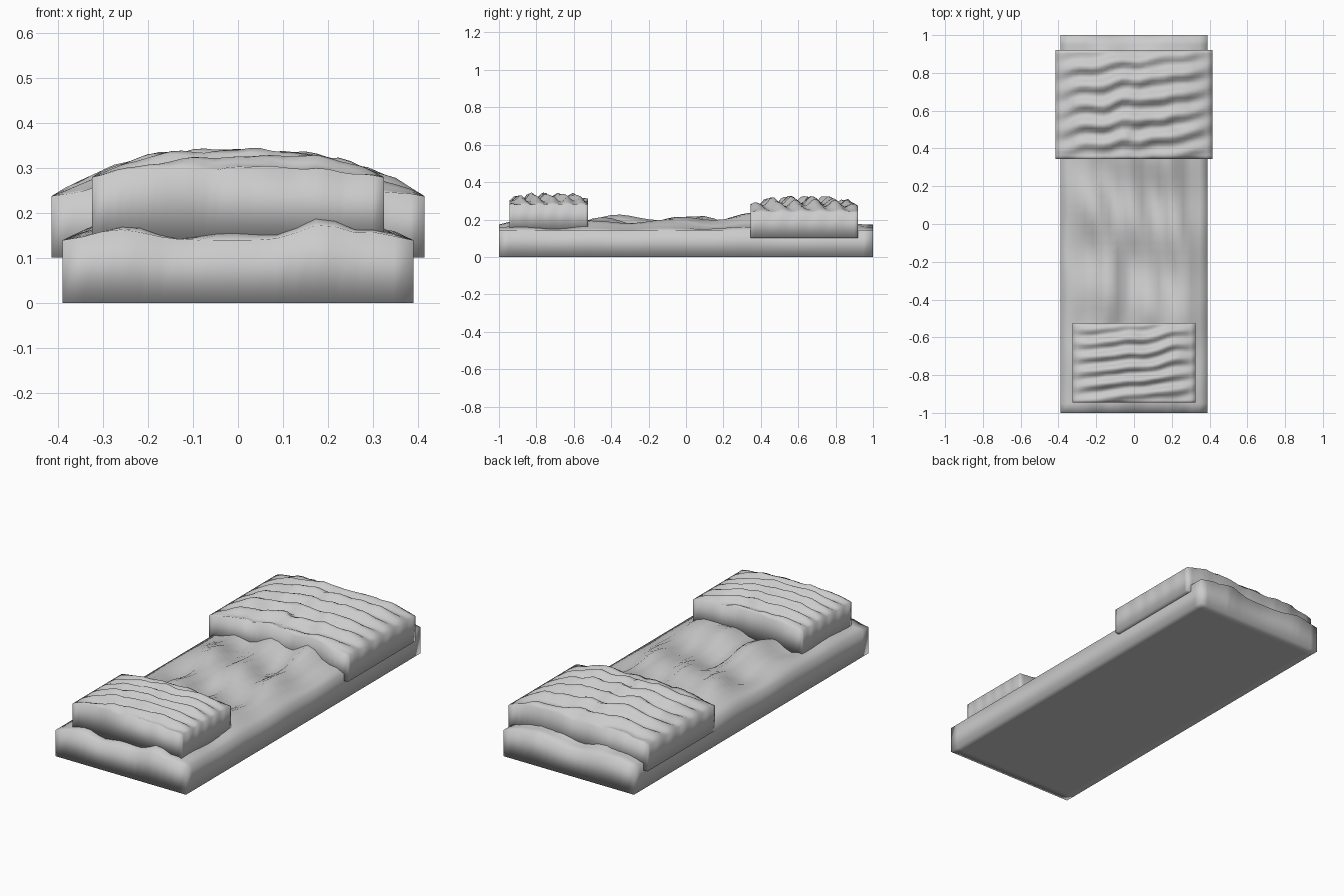
import bpy, bmesh
from math import sin, cos, pi, exp
from mathutils import noise

if "Cube" in bpy.data.objects:
    bpy.data.objects.remove(bpy.data.objects["Cube"])


def slab(name, x0, x1, y0, y1, z0, nx, ny, height):
    """Closed block: height-field top, straight walls, flat gridded base."""
    bm = bmesh.new()

    def grid(zf):
        rows = []
        for j in range(ny + 1):
            v = 2 * j / ny - 1
            y = y0 + (y1 - y0) * j / ny
            row = []
            for i in range(nx + 1):
                u = 2 * i / nx - 1
                x = x0 + (x1 - x0) * i / nx
                row.append(bm.verts.new((x, y, zf(x, y, u, v))))
            rows.append(row)
        return rows

    top, base = grid(height), grid(lambda x, y, u, v: z0)
    for j in range(ny):
        for i in range(nx):
            for g in (top, base):
                bm.faces.new((g[j][i], g[j][i + 1], g[j + 1][i + 1], g[j + 1][i]))

    def loop(g):
        return (g[0][:-1] + [r[-1] for r in g[:-1]]
                + g[-1][:0:-1] + [r[0] for r in g[:0:-1]])

    a, b = loop(top), loop(base)
    for k in range(len(a)):
        n = (k + 1) % len(a)
        bm.faces.new((b[k], b[n], a[n], a[k]))
    bmesh.ops.recalc_face_normals(bm, faces=bm.faces)
    for f in bm.faces:
        f.smooth = True
    me = bpy.data.meshes.new(name)
    bm.to_mesh(me)
    bm.free()
    ob = bpy.data.objects.new(name, me)
    bpy.context.collection.objects.link(ob)


def fade(t, k):
    return 1 - abs(t) ** k


def bump(t, c, w):
    return exp(-((t - c) / w) ** 2)


# rumpled mattress: long lumps running along y
def mattress_top(x, y, u, v):
    dome = fade(u, 3) * fade(v, 6)
    lumps = (0.7 * sin(30 * x + 1.5 * sin(5 * y) + 1)
             + 0.6 * cos(15 * y + 5 * x)
             + 1.3 * noise.noise((9 * x, 3.5 * y, 0.7)))
    hem = 0.025 * bump(x, -0.27, 0.09) + 0.035 * bump(x, 0.19, 0.07) + 0.02 * bump(x, 0.32, 0.05)
    return 0.14 + hem * fade(u, 8) * (0.4 + 0.6 * abs(v) ** 6) + dome * (0.040 + 0.026 * lumps)


# folds across x, slightly slanted, with a soft crown
def folded_top(edge, crown, amp, period):
    def height(x, y, u, v):
        dome = fade(u, 3) * (0.5 + 0.5 * fade(v, 4))
        drift = noise.noise((9 * x, 0.18 * y / period, 3.1))
        folds = sin(2 * pi * (y / period - 0.13 * x / period + 0.32 * drift))
        cross = noise.noise((14 * x, 1.1 * y / period, 5.3))
        return edge + crown * dome + fade(u, 5) * (
            amp * folds * (0.3 + 0.7 * fade(v, 6)) + 0.75 * amp * cross)
    return height


slab("mattress", -0.39, 0.39, -1.0, 1.0, 0.0, 18, 40, mattress_top)
slab("folded_blanket", -0.415, 0.415, 0.345, 0.92, 0.102, 26, 32,
     folded_top(0.238, 0.065, 0.021, 0.105))
slab("pillow", -0.325, 0.325, -0.945, -0.525, 0.141, 26, 32,
     folded_top(0.28, 0.043, 0.017, 0.077))
